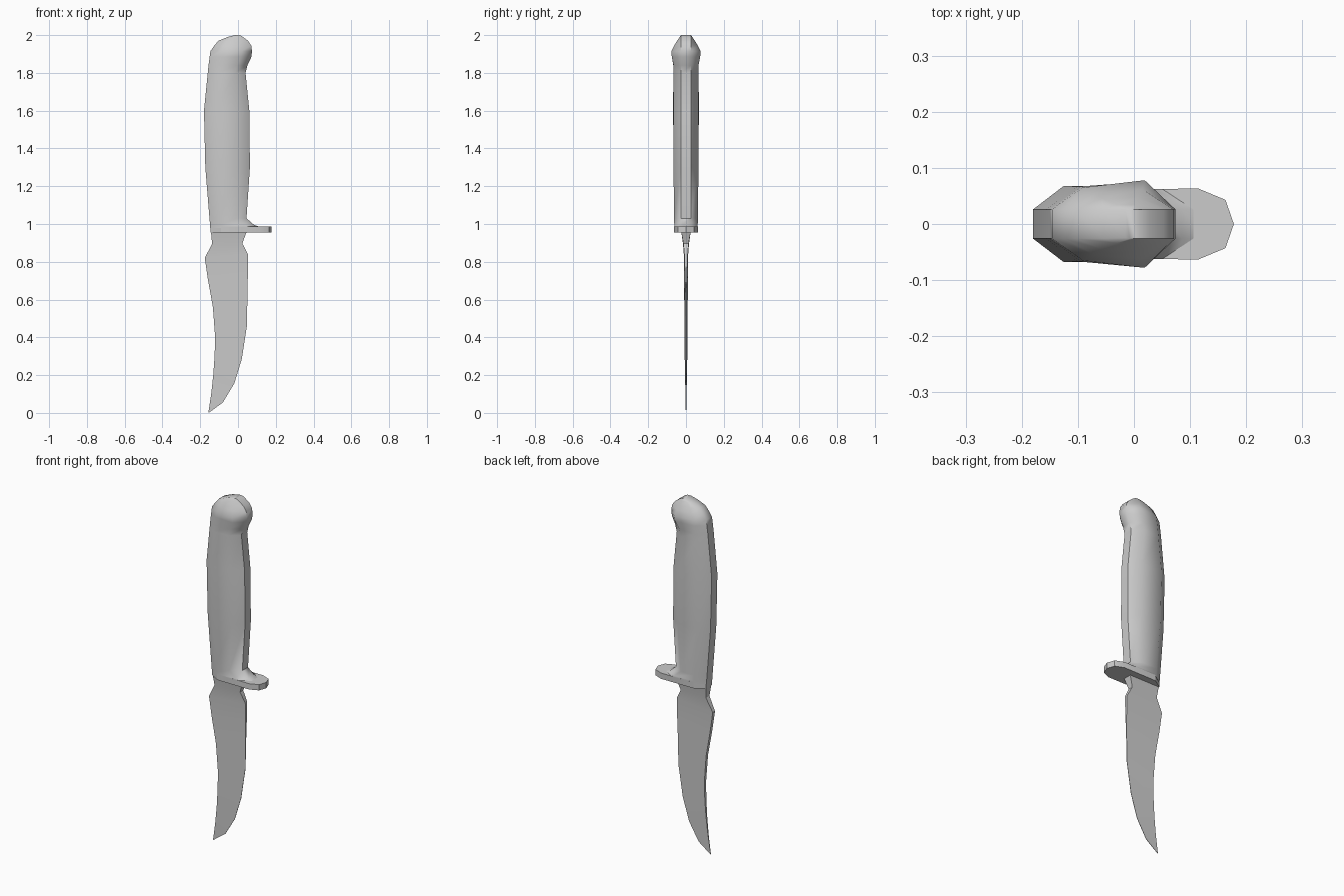
import bpy, bmesh, math

cube = bpy.data.objects.get("Cube")
if cube:
    bpy.data.objects.remove(cube, do_unlink=True)

GREY = (0.6, 0.6, 0.6, 1)
mat = bpy.data.materials.new("plain grey")
mat.use_nodes = True
mat.diffuse_color = GREY
mat.node_tree.nodes["Principled BSDF"].inputs["Base Color"].default_value = GREY


def loft(name, rings, angle):
    """Skin a stack of equal-length rings, cap both ends and shade by angle."""
    bm = bmesh.new()
    loops = [[bm.verts.new(p) for p in ring] for ring in rings]
    n = len(loops[0])
    for low, high in zip(loops, loops[1:]):
        for i in range(n):
            j = (i + 1) % n
            bm.faces.new((low[i], low[j], high[j], high[i]))
    bm.faces.new(loops[0])
    bm.faces.new(loops[-1])
    bmesh.ops.recalc_face_normals(bm, faces=bm.faces)
    mesh = bpy.data.meshes.new(name)
    bm.to_mesh(mesh)
    bm.free()
    obj = bpy.data.objects.new(name, mesh)
    bpy.context.collection.objects.link(obj)
    mesh.materials.append(mat)
    bpy.ops.object.select_all(action='DESELECT')
    obj.select_set(True)
    bpy.context.view_layer.objects.active = obj
    bpy.ops.object.shade_smooth_by_angle(angle=math.radians(angle))
    return obj


def grip_ring(z, back, front, wide_back, wide_front):
    """Octagon with narrow flats at the ends and bevelled corners."""
    bevel = min(0.055, (front - back) * 0.3)
    half = [(back, 0.026), (back + bevel, wide_back),
            (front - bevel, wide_front), (front, 0.026)]
    return ([(x, -y, z) for x, y in half]
            + [(x, y, z) for x, y in reversed(half)])


# Handle with the flared foot and the hooked pommel
handle = [
    (0.98, -0.147, 0.13, 0.062, 0.062),
    (0.995, -0.148, 0.085, 0.062, 0.062),
    (1.03, -0.151, 0.045, 0.063, 0.063),
    (1.3, -0.173, 0.063, 0.066, 0.066),
    (1.6, -0.18, 0.06, 0.068, 0.067),
    (1.8, -0.16, 0.04, 0.067, 0.066),
    (1.84, -0.156, 0.05, 0.067, 0.066),
    (1.885, -0.15, 0.071, 0.067, 0.075),
    (1.915, -0.146, 0.074, 0.065, 0.078),
    (1.945, -0.125, 0.07, 0.055, 0.062),
    (1.97, -0.104, 0.053, 0.045, 0.047),
    (1.99, -0.055, 0.027, 0.034, 0.034),
    (2.0, -0.015, 0.01, 0.026, 0.026),
]
loft("handle", [grip_ring(*row) for row in handle], 50)

# Guard plate with the rounded finger stop
half_guard = [(-0.145, 0.026), (-0.09, 0.062), (0.115, 0.063), (0.163, 0.043)]
outline = ([(x, -y) for x, y in half_guard] + [(0.178, 0)]
           + [(x, y) for x, y in reversed(half_guard)])
loft("guard", [[(x, y, z) for x, y in outline] for z in (0.955, 0.988)], 30)

# Blade: spine point, edge point, half thickness at the spine and the edge
blade = [
    (-0.157, 0.0, -0.15, 0.004, 0.001, 0.001),
    (-0.142, 0.1, -0.08, 0.055, 0.003, 0.001),
    (-0.131, 0.2, -0.02, 0.155, 0.005, 0.001),
    (-0.124, 0.3, 0.02, 0.285, 0.007, 0.001),
    (-0.121, 0.4, 0.047, 0.46, 0.008, 0.001),
    (-0.133, 0.56, 0.05, 0.62, 0.009, 0.002),
    (-0.159, 0.705, 0.052, 0.73, 0.01, 0.005),
    (-0.176, 0.82, 0.052, 0.84, 0.01, 0.009),
    (-0.137, 0.895, 0.023, 0.897, 0.016, 0.014),
    (-0.143, 0.96, 0.046, 0.96, 0.025, 0.025),
]
loft("blade", [[(sx, -st, sz), (ex, -et, ez), (ex, et, ez), (sx, st, sz)]
               for sx, sz, ex, ez, st, et in blade], 30)
